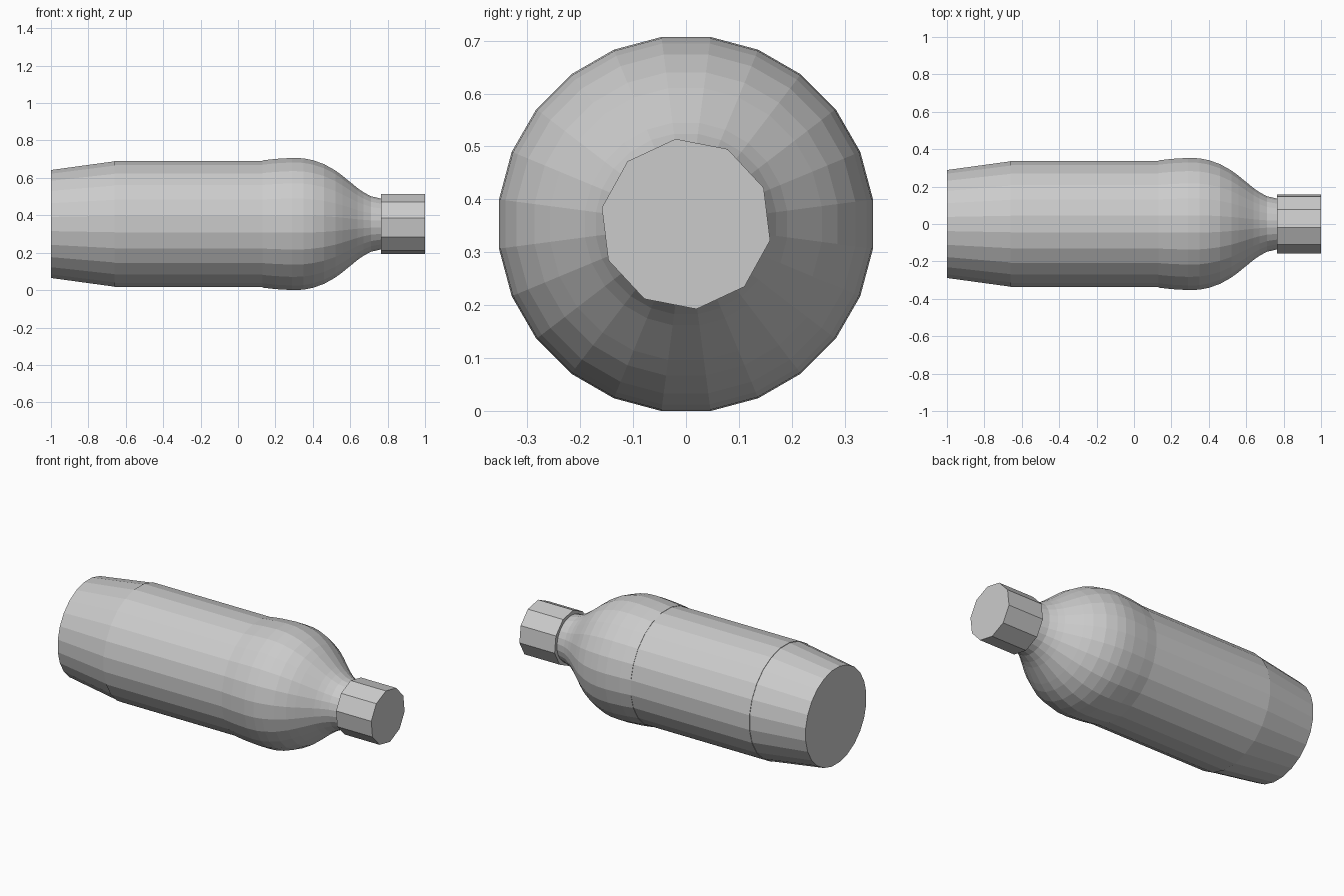
import bpy
import bmesh
from math import cos, sin, pi, radians

cube = bpy.data.objects.get("Cube")
if cube:
    bpy.data.objects.remove(cube, do_unlink=True)

AXIS_Z = 0.3535

grey = bpy.data.materials.new("light grey")
grey.use_nodes = True
grey.diffuse_color = (0.6, 0.6, 0.6, 1)
grey.node_tree.nodes["Principled BSDF"].inputs["Base Color"].default_value = (0.6, 0.6, 0.6, 1)


def lathe(name, profile, sides, phase):
    """Closed, flat-shaded part turned about the long x axis from (x, radius) points."""
    bm = bmesh.new()
    rings = []
    for x, r in profile:
        angles = [radians(phase) + 2 * pi * i / sides for i in range(sides)]
        rings.append([bm.verts.new((x, r * cos(a), AXIS_Z + r * sin(a))) for a in angles])
    for a, b in zip(rings, rings[1:]):
        for i in range(sides):
            j = (i + 1) % sides
            bm.faces.new((a[i], a[j], b[j], b[i]))
    bm.faces.new(rings[0])
    bm.faces.new(rings[-1])
    bmesh.ops.recalc_face_normals(bm, faces=bm.faces)
    mesh = bpy.data.meshes.new(name)
    bm.to_mesh(mesh)
    bm.free()
    mesh.materials.append(grey)
    obj = bpy.data.objects.new(name, mesh)
    bpy.context.collection.objects.link(obj)
    return obj


# Tapered bottom end
lathe("tapered_base", [(-1.0, 0.291), (-0.66, 0.338)], 24, 7.5)

# Straight barrel
lathe("barrel", [(-0.66, 0.341), (0.13, 0.341)], 24, 7.5)

# Bulging shoulder flowing into the neck
shoulder = [(0.13, 0.343), (0.2, 0.351), (0.29, 0.3565), (0.35, 0.354), (0.4, 0.344),
            (0.46, 0.323), (0.52, 0.289), (0.56, 0.259), (0.6, 0.226), (0.64, 0.193),
            (0.67, 0.172), (0.71, 0.15), (0.77, 0.136)]
lathe("shoulder_and_neck", shoulder, 24, 7.5)

# Ten-sided cap
lathe("cap", [(0.765, 0.162), (1.0, 0.162)], 10, 97)
